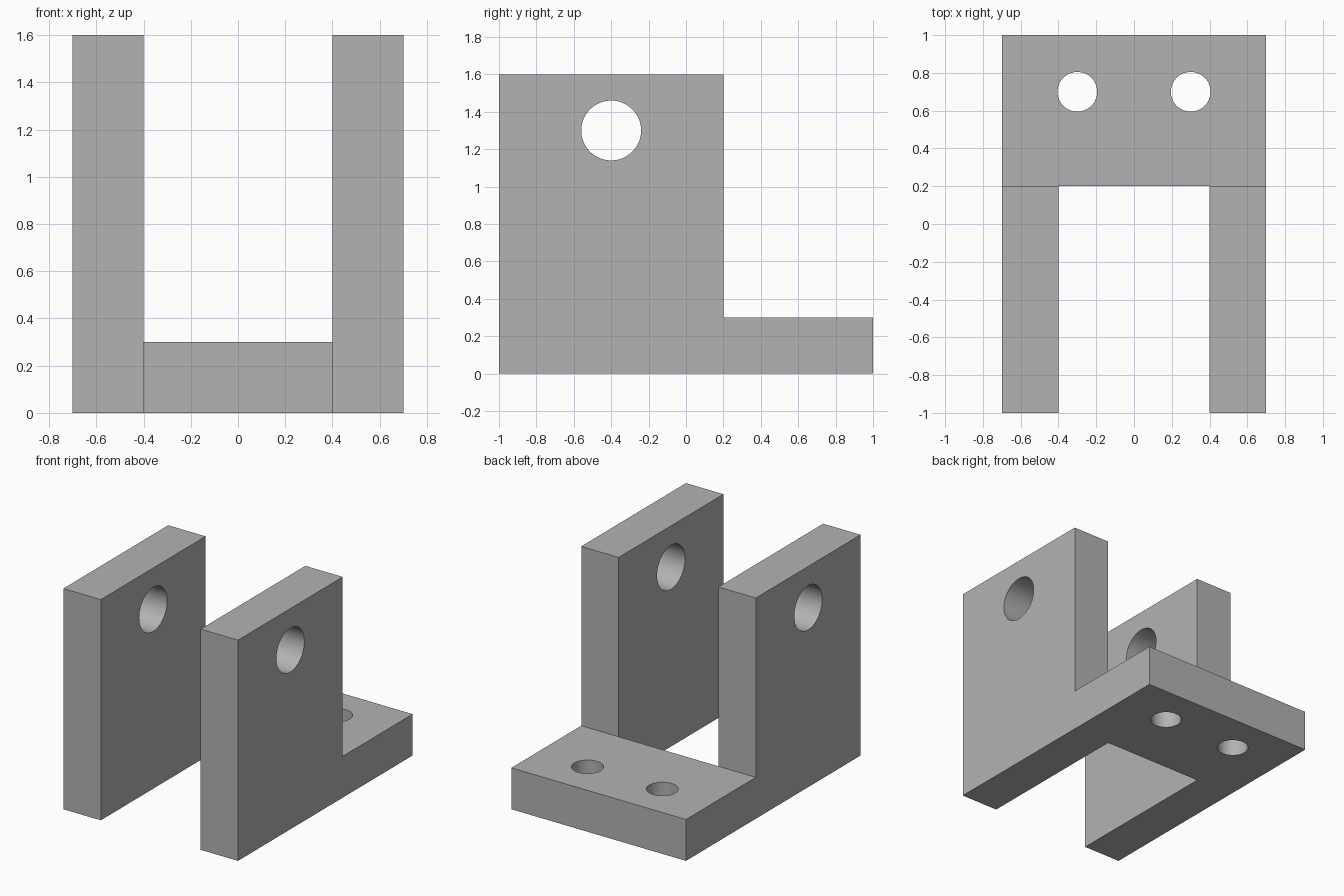
import bpy
import bmesh
from math import pi, radians
from mathutils import Matrix, Vector

cube = bpy.data.objects.get("Cube")
if cube:
    bpy.data.objects.remove(cube, do_unlink=True)

# Overall sizes
HALF_WIDTH, SLOT_HALF = 0.7, 0.4
FRONT, STEP, BACK = -1.0, 0.2, 1.0
HEIGHT, PLATE = 1.6, 0.3

grey = bpy.data.materials.new("plain grey")
grey.use_nodes = True
colour = (0.45, 0.45, 0.45, 1)
grey.diffuse_color = colour
grey.node_tree.nodes["Principled BSDF"].inputs["Base Color"].default_value = colour


def make_object(name, bm):
    bmesh.ops.recalc_face_normals(bm, faces=bm.faces)
    mesh = bpy.data.meshes.new(name)
    bm.to_mesh(mesh)
    bm.free()
    mesh.materials.append(grey)
    obj = bpy.data.objects.new(name, mesh)
    bpy.context.collection.objects.link(obj)
    return obj


def box(name, low, high):
    low, high = Vector(low), Vector(high)
    bm = bmesh.new()
    bmesh.ops.create_cube(bm, size=1, matrix=Matrix.Translation((low + high) / 2)
                          @ Matrix.Diagonal((*(high - low), 1)))
    return make_object(name, bm)


def cylinder(name, centre, radius, depth, turn=Matrix.Identity(4)):
    bm = bmesh.new()
    bmesh.ops.create_cone(bm, cap_ends=True, segments=64, radius1=radius, radius2=radius,
                          depth=depth, matrix=Matrix.Translation(centre) @ turn)
    return make_object(name, bm)


def cut(target, cutter):
    cutter.hide_render = True
    mod = target.modifiers.new(cutter.name, "BOOLEAN")
    mod.operation, mod.solver, mod.object = "DIFFERENCE", "EXACT", cutter
    bpy.context.view_layer.objects.active = target
    bpy.ops.object.modifier_apply(modifier=mod.name)
    bpy.data.objects.remove(cutter, do_unlink=True)


# L-shaped side profile extruded across the full width
profile = [(FRONT, 0), (BACK, 0), (BACK, PLATE), (STEP, PLATE), (STEP, HEIGHT), (FRONT, HEIGHT)]
bm = bmesh.new()
face = bm.faces.new([bm.verts.new((-HALF_WIDTH, y, z)) for y, z in profile])
swept = bmesh.ops.extrude_face_region(bm, geom=[face], use_keep_orig=True)
bmesh.ops.translate(bm, vec=(2 * HALF_WIDTH, 0, 0),
                    verts=[v for v in swept["geom"] if isinstance(v, bmesh.types.BMVert)])
bracket = make_object("clevis_bracket", bm)

# Open slot that leaves two upright cheeks
cut(bracket, box("slot_cutter", (-SLOT_HALF, FRONT - 1, -1), (SLOT_HALF, STEP, HEIGHT + 1)))

# Pin hole through both cheeks
cut(bracket, cylinder("pin_hole_cutter", (0, -0.4, 1.3), 0.16, 2, Matrix.Rotation(pi / 2, 4, "Y")))

# Bolt holes through the base plate
for side in (-1, 1):
    cut(bracket, cylinder("bolt_hole_cutter", (side * 0.3, 0.7, PLATE / 2), 0.105, 1))

# Smooth hole walls, crisp edges
bpy.ops.object.select_all(action="DESELECT")
bracket.select_set(True)
bpy.context.view_layer.objects.active = bracket
bpy.ops.object.shade_smooth_by_angle(angle=radians(30))
